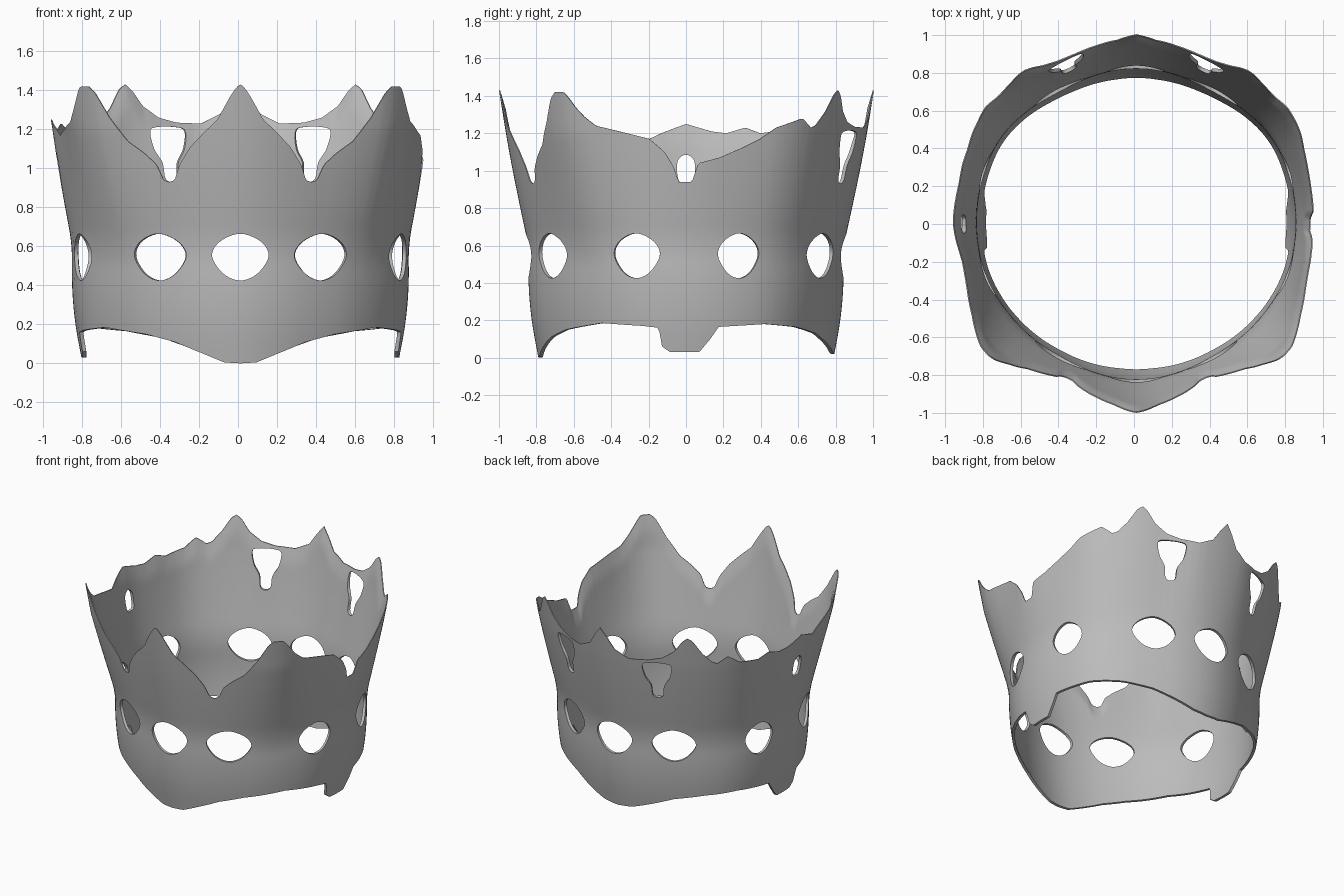
import bpy, bmesh, math
from mathutils import Vector

cube = bpy.data.objects.get("Cube")
if cube:
    bpy.data.objects.remove(cube, do_unlink=True)

# Rim heights as (degrees from the front, z)
FRONT_TOP = [(0, 1.43), (1, 1.42), (3, 1.37), (7, 1.25), (11, 1.19), (16, 1.11), (20, 1.02),
             (22, 0.94), (24, 0.93), (26, 0.94), (28, 1.02), (32, 1.08), (37, 1.14),
             (42, 1.26), (46, 1.39), (48, 1.42), (51.5, 1.42), (53, 1.39), (55, 1.34), (57.5, 1.29),
             (61, 1.24), (69.5, 1.205), (78, 1.17)]
BACK_TOP = [(132, 1.23), (134, 1.24), (138, 1.31), (142, 1.41), (144, 1.43), (146, 1.40),
            (149, 1.32), (154, 1.26), (160, 1.235), (168, 1.23), (174, 1.28), (177, 1.36), (180, 1.43)]
LEFT_TOP = [(83, 1.10), (86, 1.02), (87.5, 0.94), (92, 0.94), (94, 1.04), (101, 1.07),
            (108, 1.12), (114, 1.17), (119, 1.23), (128, 1.28)]
RIGHT_TOP = [(82, 1.20), (90, 1.25), (98, 1.21), (103, 1.20), (109, 1.23), (114, 1.20),
             (123, 1.22), (128, 1.28)]
BOTTOM = [(0, 0), (6, 0.005), (14, 0.05), (25, 0.11), (37, 0.15), (57, 0.185), (74, 0.17),
          (80, 0.16), (81, 0.06), (84, 0.03), (95, 0.03), (99, 0.10), (102, 0.165),
          (120, 0.18), (135, 0.165), (150, 0.13), (163, 0.07), (172, 0.03), (180, 0.02)]
# Wall radius by height, and its swelling by angle near the waist and near the rim
WALL = [(-0.1, 0.78), (0.2, 0.838), (0.4, 0.855), (0.6, 0.852), (0.8, 0.893), (1.04, 0.938), (1.55, 1.02)]
WAIST = [(0, 0.99), (30, 0.967), (57, 0.99), (72, 1.01), (90, 1.012), (123, 1.02), (150, 0.967), (180, 0.99)]
RIM = [(0, 1.004), (23, 0.973), (35, 1.0), (45, 1.045), (52, 1.065), (60, 1.03), (75, 0.975), (90, 1.003),
       (108, 1.0), (125, 1.045), (144, 1.008), (157, 0.975), (165, 1.005), (180, 1.004)]
SHIFT = 0.012


def sample(table, t):
    """Linear lookup in a sorted table."""
    for (a, u), (b, v) in zip(table, table[1:]):
        if t <= b:
            return u + (v - u) * max(0, t - a) / (b - a)
    return table[-1][1]


def soft(table, t, reach):
    """Lookup averaged over a small reach, to round off the corners."""
    return sum(sample(table, t + reach * k / 2) for k in range(-2, 3)) / 5


def swelling(table, deg):
    folded = [abs((deg + k + 180) % 360 - 180) for k in (-6, -3, 0, 3, 6)]
    return sum(sample(table, f) for f in folded) / 5


def around(deg, r, z):
    a = math.radians(deg)
    return Vector((SHIFT + r * math.sin(a), -r * math.cos(a), z))


def finish(bm, name):
    bmesh.ops.recalc_face_normals(bm, faces=bm.faces)
    mesh = bpy.data.meshes.new(name)
    bm.to_mesh(mesh)
    bm.free()
    obj = bpy.data.objects.new(name, mesh)
    bpy.context.collection.objects.link(obj)
    return obj


# Crown wall: a flared band between the two rim profiles, thinning at its upper edge
COLS, ROWS, THICK = 480, 28, 0.02
bm = bmesh.new()
outer, inner = [], []
for i in range(COLS):
    deg = -180 + 360 * i / COLS
    side = LEFT_TOP if deg > 0 else RIGHT_TOP
    top = sample(FRONT_TOP + side + BACK_TOP, abs(deg))
    low = sample(BOTTOM, abs(deg))
    waist, rim = swelling(WAIST, deg), swelling(RIM, deg)
    outer.append([])
    inner.append([])
    for j in range(ROWS + 1):
        z = low + (top - low) * j / ROWS
        blend = min(1, max(0, (z - 0.5) / 0.7))
        r = soft(WALL, z, 0.08) * (waist + (rim - waist) * blend)
        thick = THICK * min(1, 0.3 + (top - z) * 7)
        outer[i].append(bm.verts.new(around(deg, r, z)))
        inner[i].append(bm.verts.new(around(deg, r - thick, z)))
for i in range(COLS):
    k = (i + 1) % COLS
    for j in range(ROWS):
        bm.faces.new((outer[i][j], outer[k][j], outer[k][j + 1], outer[i][j + 1]))
        bm.faces.new((inner[k][j], inner[i][j], inner[i][j + 1], inner[k][j + 1]))
    for j in (0, ROWS):
        bm.faces.new((outer[i][j], inner[i][j], inner[k][j], outer[k][j]))
crown = finish(bm, "crown_band")

# Openings: rounded outlines pushed through the wall
GEM = [(-1, 0.55), (-0.72, 0.625), (0, 0.665), (0.72, 0.625), (1, 0.55), (0.6, 0.46), (0, 0.425), (-0.6, 0.46)]
KEYHOLE = [(-0.1, 1.19), (-0.05, 1.212), (0.06, 1.212), (0.1, 1.19), (0.085, 1.1), (0.045, 1.03),
           (0.035, 0.95), (0, 0.93), (-0.035, 0.95), (-0.045, 1.03), (-0.085, 1.1)]
SLOT = [(-0.045, 1.05), (0, 1.085), (0.045, 1.05), (0.04, 0.95), (0, 0.935), (-0.04, 0.95)]


def rounded(points, steps=5):
    """Closed smooth curve through the points."""
    n, out = len(points), []
    for i in range(n):
        p, q, r, s = (Vector(points[(i + d) % n]) for d in (-1, 0, 1, 2))
        for k in range(steps):
            t = k / steps
            out.append(q + (r - p) * t / 2 + (2 * p - 5 * q + 4 * r - s) * t * t / 2
                       + (3 * q - p - 3 * r + s) * t ** 3 / 2)
    return out


def add_cutter(bm, deg, outline, width=1):
    a = math.radians(deg)
    tangent = Vector((math.cos(a), math.sin(a), 0))
    loops = [[bm.verts.new(around(deg, r, p.y) + tangent * p.x * width) for p in rounded(outline)]
             for r in (0.65, 1.2)]
    n = len(loops[0])
    bm.faces.new(loops[0])
    bm.faces.new(loops[1][::-1])
    for i in range(n):
        k = (i + 1) % n
        bm.faces.new((loops[0][i], loops[1][i], loops[1][k], loops[0][k]))


bm = bmesh.new()
add_cutter(bm, 0, GEM, 0.145)
add_cutter(bm, 180, GEM, 0.145)
for s in (-1, 1):
    for deg, width in ((30, 0.153), (72, 0.13), (109, 0.115), (150, 0.15)):
        add_cutter(bm, s * deg, GEM, width)
    add_cutter(bm, s * 156.5, KEYHOLE)
add_cutter(bm, -90, SLOT)
cutter = finish(bm, "opening_cutter")
cutter.hide_render = True

bpy.context.view_layer.objects.active = crown
crown.select_set(True)
cut = crown.modifiers.new("openings", 'BOOLEAN')
cut.operation = 'DIFFERENCE'
cut.solver = 'EXACT'
cut.object = cutter
bpy.ops.object.modifier_apply(modifier=cut.name)
bpy.data.objects.remove(cutter, do_unlink=True)

# Plain grey surface
grey = bpy.data.materials.new("plain_grey")
grey.use_nodes = True
colour = (0.5, 0.5, 0.5, 1)
grey.diffuse_color = colour
grey.node_tree.nodes["Principled BSDF"].inputs["Base Color"].default_value = colour
crown.data.materials.clear()
crown.data.materials.append(grey)
bpy.ops.object.shade_smooth_by_angle(angle=math.radians(40))
